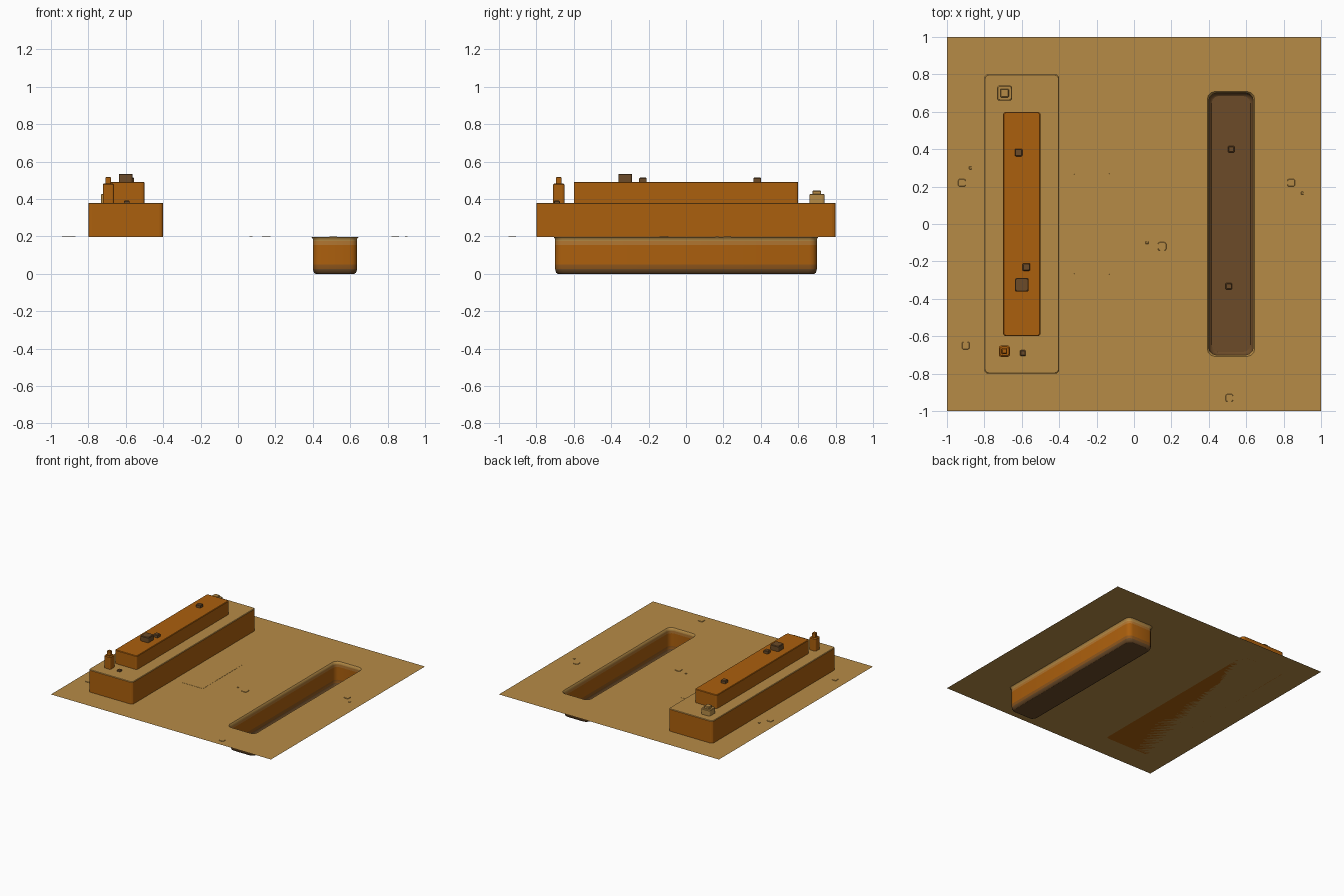
import bpy, bmesh, math
from mathutils import Vector

if "Cube" in bpy.data.objects:
    bpy.data.objects.remove(bpy.data.objects["Cube"], do_unlink=True)


def material(name, rgb):
    m = bpy.data.materials.new(name)
    m.use_nodes = True
    m.diffuse_color = (*rgb, 1)
    m.node_tree.nodes["Principled BSDF"].inputs["Base Color"].default_value = (*rgb, 1)
    return m


SAND = material("sand", (0.47, 0.26, 0.062))
ORANGE = material("burnt_orange", (0.41, 0.115, 0.004))
DARK = material("dark_brown", (0.15, 0.07, 0.021))
SANDY_ORANGE = material("sandy_orange", (0.44, 0.18, 0.03))
DUSKY_ORANGE = material("dusky_orange", (0.27, 0.092, 0.011))
GROUND = 0.197


def finish(name, bm, mats):
    me = bpy.data.meshes.new(name)
    bm.to_mesh(me)
    bm.free()
    ob = bpy.data.objects.new(name, me)
    bpy.context.collection.objects.link(ob)
    for m in mats:
        me.materials.append(m)
    return ob


def rounded_rect(x0, x1, y0, y1, r, steps=3):
    """Counter-clockwise outline with rounded corners."""
    pts = []
    corners = [(x1 - r, y1 - r), (x0 + r, y1 - r), (x0 + r, y0 + r), (x1 - r, y0 + r)]
    for q, (cx, cy) in enumerate(corners):
        for s in range(steps + 1):
            a = (q + s / steps) * math.pi / 2
            pts.append((cx + r * math.cos(a), cy + r * math.sin(a)))
    return pts


def slab(name, x, y, w, d, z0, z1, r, mats, bevel=0.004):
    """Rounded block with a small top bevel; a second material colours the top."""
    bm = bmesh.new()
    rings = []
    for inset, z in ((0, z0), (0, z1 - bevel), (bevel, z1)):
        pts = rounded_rect(x - w / 2 + inset, x + w / 2 - inset,
                           y - d / 2 + inset, y + d / 2 - inset, r)
        rings.append([bm.verts.new((*p, z)) for p in pts])
    n = len(rings[0])
    for a, b in zip(rings, rings[1:]):
        for i in range(n):
            j = (i + 1) % n
            bm.faces.new((a[i], a[j], b[j], b[i]))
    bm.faces.new(rings[-1])
    bm.faces.new(rings[0][::-1])
    bm.normal_update()
    for f in bm.faces:
        f.material_index = len(mats) - 1 if f.normal.z > 0.5 else 0
    return finish(name, bm, mats)


# Ground sheet with a sunken trench
bm = bmesh.new()
rings = []
for out, z in ((0.008, GROUND), (0, 0.187), (0, 0.175), (0, 0.155),
               (0, 0.05), (0, 0.025), (-0.006, 0.006), (-0.015, 0)):
    pts = rounded_rect(0.4 - out, 0.637 + out, -0.7 - out, 0.7 + out, 0.04)
    rings.append([bm.verts.new((*p, z)) for p in pts])
n = len(rings[0])
border = [bm.verts.new((x, y, GROUND)) for x, y in ((-1, -1), (1, -1), (1, 1), (-1, 1))]
edges = []
for loop in (border, rings[0]):
    edges += [bm.edges.new((loop[i], loop[(i + 1) % len(loop)])) for i in range(len(loop))]
bmesh.ops.triangle_fill(bm, use_beauty=True, edges=edges, normal=Vector((0, 0, 1)))
for f in list(bm.faces):
    c = f.calc_center_median()
    if 0.4 < c.x < 0.637 and abs(c.y) < 0.7:
        bm.faces.remove(f)
        continue
    f.normal_update()
    if f.normal.z < 0:
        f.normal_flip()
for k, (a, b) in enumerate(zip(rings, rings[1:])):
    for i in range(n):
        j = (i + 1) % n
        f = bm.faces.new((a[i], a[j], b[j], b[i]))
        f.normal_flip()
        f.material_index = (0, 0, 3, 1, 4, 2, 2)[k]
        f.smooth = True
floor = bm.faces.new(rings[-1])
floor.material_index = 2
finish("ground_with_trench", bm, [SAND, ORANGE, DARK, SANDY_ORANGE, DUSKY_ORANGE])

# Stepped platform
slab("platform_base", -0.6, 0, 0.4, 1.6, GROUND, 0.38, 0.02, [ORANGE, SAND])
slab("platform_upper_step", -0.6, 0, 0.2, 1.2, 0.38, 0.492, 0.015, [ORANGE])

# Dark stones on the upper step, platform and trench floor
for i, (x, y, s, z, h) in enumerate([
        (-0.6, -0.325, 0.074, 0.49, 0.045), (-0.576, -0.23, 0.04, 0.49, 0.025),
        (-0.617, 0.382, 0.04, 0.49, 0.025), (-0.594, -0.69, 0.03, 0.38, 0.012),
        (0.52, 0.4, 0.034, 0, 0.02), (0.507, -0.333, 0.034, 0, 0.02)]):
    slab(f"dark_stone_{i + 1}", x, y, s, s, z, z + h, s * 0.15, [DARK])

# Bottle at the front of the platform
slab("bottle_body", -0.693, -0.68, 0.06, 0.06, 0.38, 0.483, 0.012, [ORANGE], 0.006)
slab("bottle_neck", -0.693, -0.68, 0.03, 0.03, 0.48, 0.518, 0.006, [ORANGE])

# Small box at the back of the platform
slab("box_body", -0.692, 0.7, 0.08, 0.08, 0.38, 0.427, 0.012, [SAND])
slab("box_lid", -0.692, 0.7, 0.046, 0.046, 0.425, 0.445, 0.006, [SAND])

# Flat patches on the ground
for i, (x, y, s) in enumerate([
        (-0.92, 0.22, 0.04), (-0.9, -0.65, 0.04), (0.15, -0.12, 0.045), (0.84, 0.22, 0.04),
        (0.51, -0.93, 0.04), (0.07, -0.1, 0.015), (0.9, 0.165, 0.015), (-0.875, 0.3, 0.015)]):
    slab(f"ground_patch_{i + 1}", x, y, s, s, GROUND, GROUND + 0.004, s * 0.2, [SAND], 0.002)
slab("ground_plate", -0.225, 0, 0.19, 0.54, GROUND, GROUND + 0.001, 0.005, [SAND], 0.0005)
